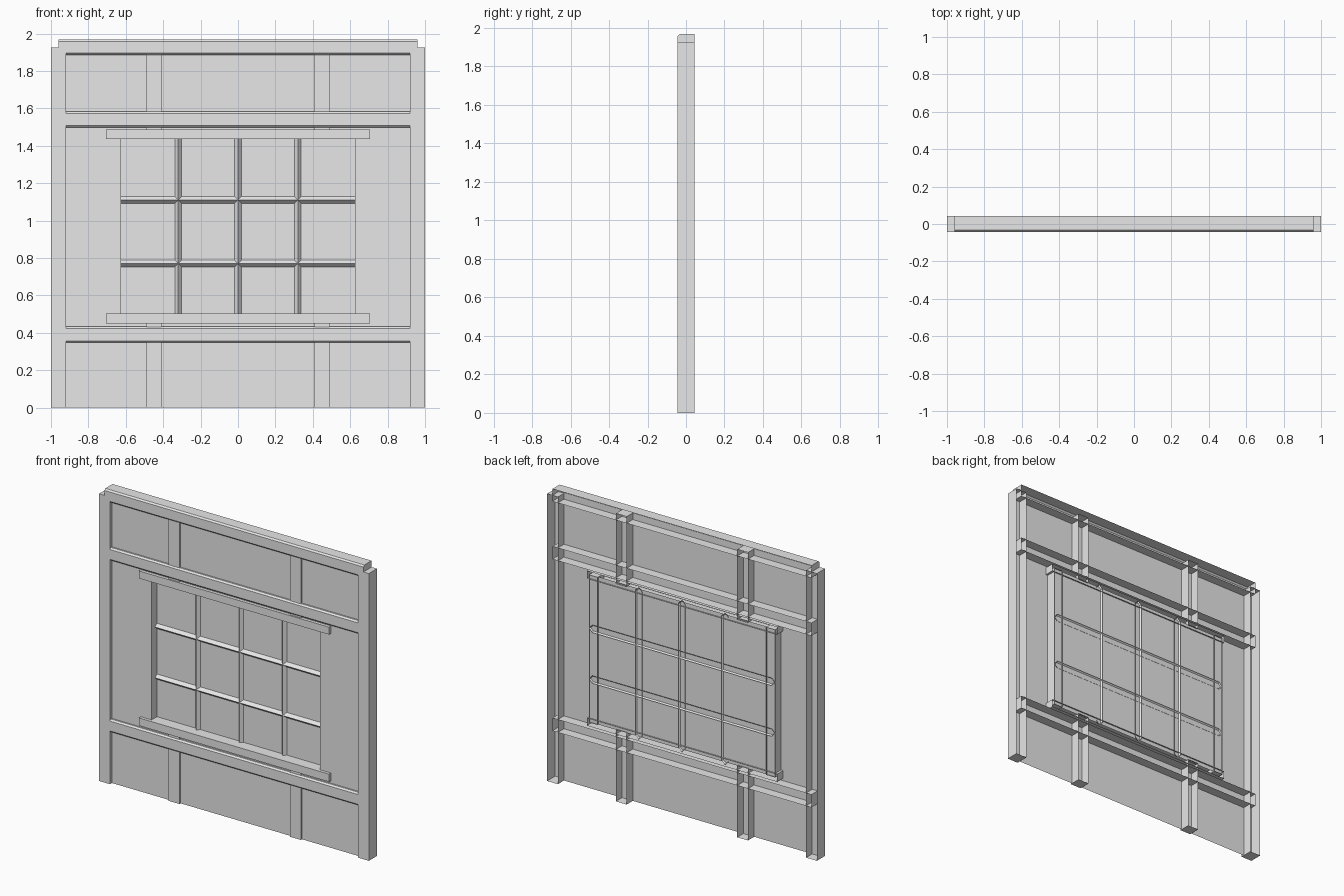
import bpy
import bmesh

cube = bpy.data.objects.get("Cube")
if cube:
    bpy.data.objects.remove(cube, do_unlink=True)

FRONT, WALL, PANE, BACK = -0.043, -0.022, 0.034, 0.043

grey = bpy.data.materials.new("light_grey")
grey.use_nodes = True
grey.diffuse_color = (0.8, 0.8, 0.8, 1)
grey.node_tree.nodes["Principled BSDF"].inputs["Base Color"].default_value = (0.8, 0.8, 0.8, 1)


def finish(name, bm):
    mesh = bpy.data.meshes.new(name)
    bm.to_mesh(mesh)
    bm.free()
    mesh.materials.append(grey)
    obj = bpy.data.objects.new(name, mesh)
    bpy.context.collection.objects.link(obj)
    return obj


def ring(bm, x0, x1, z0, z1, y):
    return [bm.verts.new((x, y, z)) for x, z in ((x0, z0), (x1, z0), (x1, z1), (x0, z1))]


def bridge(bm, a, b):
    for i in range(4):
        j = (i + 1) % 4
        bm.faces.new((a[i], b[i], b[j], a[j]))


def timber(name, x0, x1, z0, z1, front=FRONT, chamfer=0.0):
    """Box with an open back; optional chamfer on the front long edges."""
    bm = bmesh.new()
    face = ring(bm, x0, x1, z0 + chamfer, z1 - chamfer, front)
    bm.faces.new(face)
    if chamfer:
        mid = ring(bm, x0, x1, z0, z1, front + chamfer)
        bridge(bm, face, mid)
        face = mid
    bridge(bm, face, ring(bm, x0, x1, z0, z1, BACK))
    return finish(name, bm)


def glazing_bar(name, centre, start, end, upright):
    """Ridged bar with pointed ends and an open back."""
    w, ridge = 0.026, 0.014
    bm = bmesh.new()

    def vert(along, across, y):
        u, v = (centre + across, along) if upright else (along, centre + across)
        return bm.verts.new((u, y, v))

    tip_a, tip_b = vert(start, 0, BACK), vert(end, 0, BACK)
    top_a, top_b = vert(start + w, 0, ridge), vert(end - w, 0, ridge)
    for s in (-w, w):
        a, b = vert(start + w, s, BACK), vert(end - w, s, BACK)
        bm.faces.new((a, b, top_b, top_a))
        bm.faces.new((tip_a, a, top_a))
        bm.faces.new((b, tip_b, top_b))
    bmesh.ops.recalc_face_normals(bm, faces=bm.faces)
    # The open shell must face the front
    if sum(f.normal.y for f in bm.faces) > 0:
        bmesh.ops.reverse_faces(bm, faces=bm.faces)
    return finish(name, bm)


# Wall sheet with the window opening
bm = bmesh.new()
outer = ring(bm, -0.96, 0.96, 0, 1.93, WALL)
inner = ring(bm, -0.625, 0.625, 0.475, 1.465, WALL)
for i in range(4):
    j = (i + 1) % 4
    bm.faces.new((outer[i], outer[j], inner[j], inner[i]))
finish("wall_panel", bm)

# Window pane
bm = bmesh.new()
bm.faces.new(ring(bm, -0.69, 0.69, 0.475, 1.465, PANE))
finish("window_pane", bm)

# Posts, studs and window jambs, in mirrored pairs
for side, s in (("right", -1), ("left", 1)):
    def pair(name, a, b, z0, z1, front):
        timber(side + "_" + name, min(s * a, s * b), max(s * a, s * b), z0, z1, front)
    pair("corner_post", 0.92, 1.0, 0, 1.925, FRONT)
    pair("upper_stud", 0.41, 0.49, 1.46, 1.93, -0.034)
    pair("lower_stud", 0.41, 0.49, 0, 0.48, -0.034)
    pair("window_jamb", 0.625, 0.69, 0.475, 1.465, WALL - 0.001)

# Horizontal beams with chamfered front edges
for name, z0, z1 in (("top_beam", 1.885, 1.968), ("middle_beam", 1.497, 1.583),
                     ("lower_beam", 0.347, 0.433)):
    timber(name, -0.96, 0.96, z0, z1, chamfer=0.01)

# Window head and sill
timber("window_head", -0.705, 0.705, 1.437, 1.487)
timber("window_sill", -0.705, 0.705, 0.45, 0.502)

# Glazing bars
for i, x in enumerate((-0.32, 0, 0.32)):
    glazing_bar(f"upright_bar_{i + 1}", x, 0.46, 1.48, True)
for i, z in enumerate((0.77, 1.11)):
    glazing_bar(f"cross_bar_{i + 1}", z, -0.69, 0.69, False)
